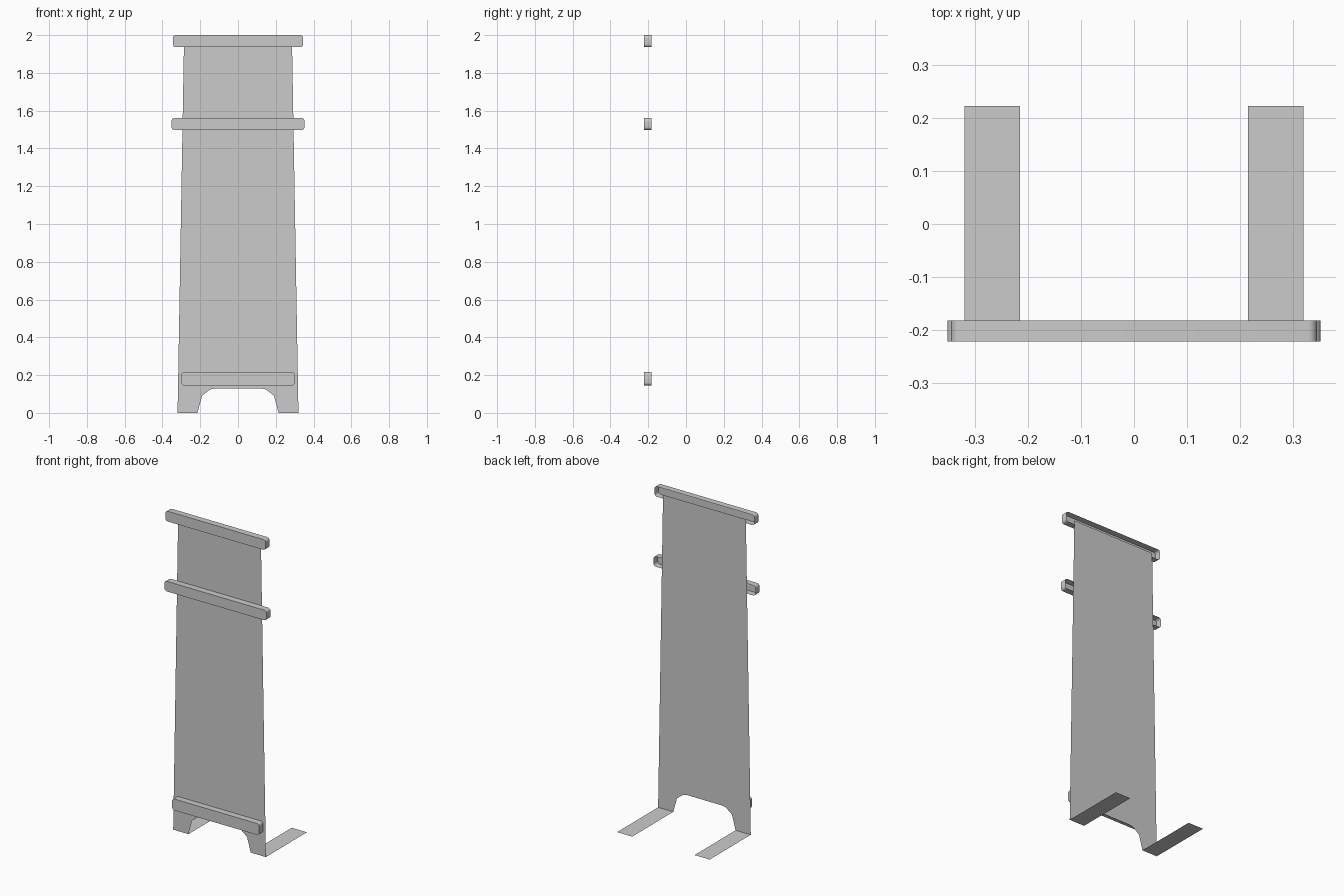
import bpy, bmesh, math

if "Cube" in bpy.data.objects:
    bpy.data.objects.remove(bpy.data.objects["Cube"])

FRONT, PLANE, BACK = -0.222, -0.182, 0.223


def finish(name, bm):
    mesh = bpy.data.meshes.new(name)
    bm.to_mesh(mesh)
    bm.free()
    obj = bpy.data.objects.new(name, mesh)
    bpy.context.collection.objects.link(obj)
    bpy.context.view_layer.objects.active = obj
    obj.select_set(True)
    bpy.ops.object.shade_smooth_by_angle(angle=math.radians(35))
    obj.select_set(False)
    return obj


# Thin sheet: tapered panel and splayed leg, drawn as a right half and mirrored
def sheet_panel():
    outline = [(0.0, 0.13), (0.12, 0.13), (0.148, 0.124), (0.172, 0.111),
               (0.19, 0.091), (0.202, 0.064), (0.21, 0.033), (0.215, 0.0),
               (0.32, 0.0), (0.272, 0.14), (0.262, 0.165), (0.253, 0.19),
               (0.249, 0.22), (0.286, 1.96), (0.0, 1.96)]
    bm = bmesh.new()
    verts = [bm.verts.new((x, PLANE, z)) for x, z in outline]
    face = bm.faces.new(verts)
    # Foot plate folded backwards from the leg's lower edge
    inner, outer = verts[7], verts[8]
    far = [bm.verts.new((v.co.x, BACK, 0)) for v in (inner, outer)]
    bm.faces.new((outer, inner, far[0], far[1]))
    bmesh.ops.triangulate(bm, faces=[face])
    obj = finish("panel_with_feet", bm)
    mirror = obj.modifiers.new("mirror", "MIRROR")
    mirror.use_axis = (True, False, False)


# Cross rail: shallow rounded tray, open at the back
def rail(name, half, z0, z1, r=0.016, steps=4):
    corners = [(half - r, z0 + r, -90), (half - r, z1 - r, 0),
               (r - half, z1 - r, 90), (r - half, z0 + r, 180)]
    bm = bmesh.new()
    verts = []
    for cx, cz, start in corners:
        for i in range(steps + 1):
            a = math.radians(start + 90 * i / steps)
            verts.append(bm.verts.new((cx + r * math.cos(a), FRONT,
                                       cz + r * math.sin(a))))
    bm.faces.new(verts)
    rim = bmesh.ops.extrude_edge_only(bm, edges=bm.edges[:])["geom"]
    for v in rim:
        if isinstance(v, bmesh.types.BMVert):
            v.co.y = PLANE
    bmesh.ops.recalc_face_normals(bm, faces=bm.faces[:])
    finish(name, bm)


sheet_panel()
rail("top_rail", 0.345, 1.936, 2.0)
rail("middle_rail", 0.352, 1.498, 1.561)
rail("bottom_rail", 0.30, 0.145, 0.216)
